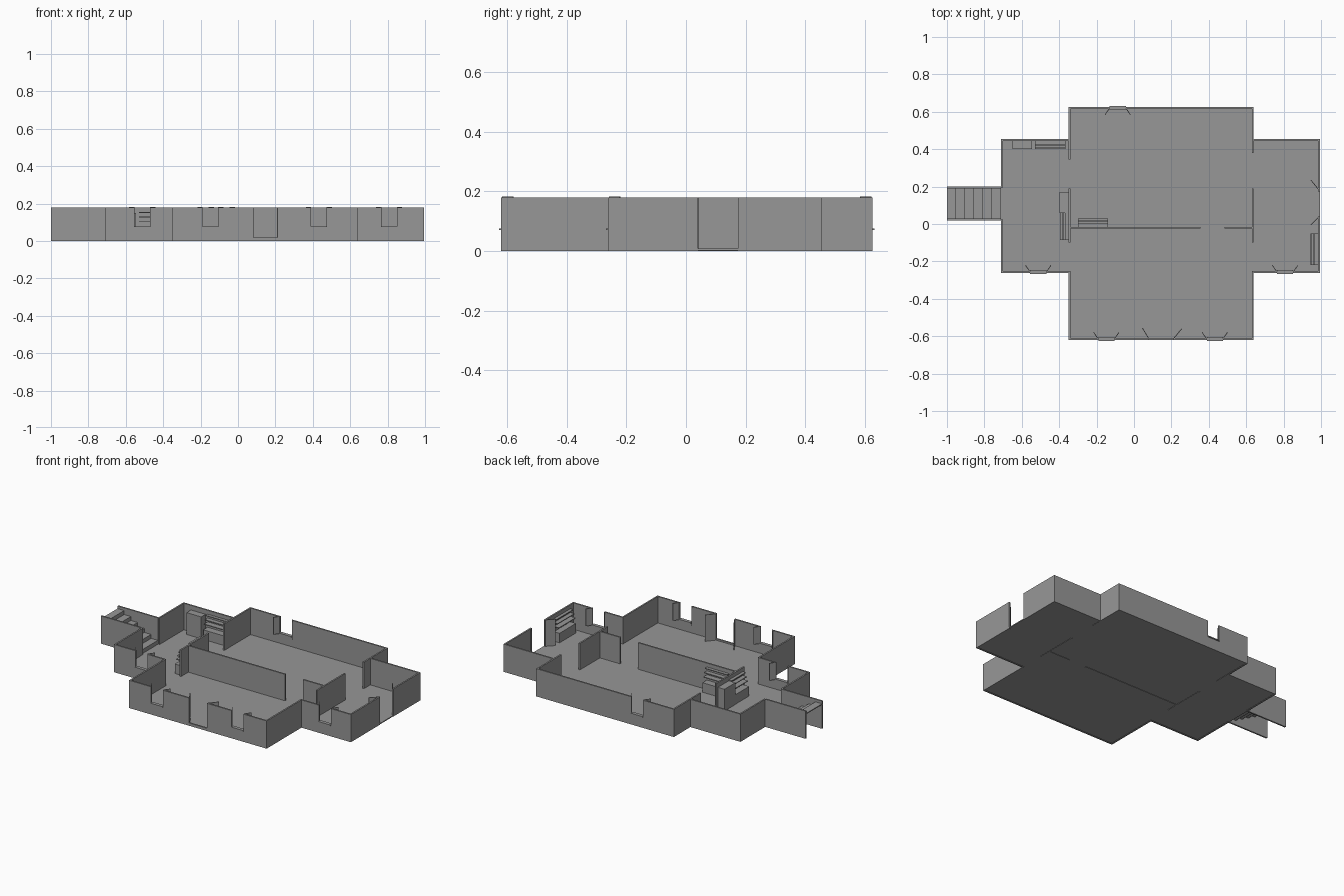
import bpy
import math
from mathutils import Vector

cube = bpy.data.objects.get("Cube")
if cube:
    bpy.data.objects.remove(cube, do_unlink=True)

GREY = (0.31, 0.31, 0.31, 1)
grey = bpy.data.materials.new("plain grey")
grey.use_nodes = True
grey.diffuse_color = GREY
grey.node_tree.nodes["Principled BSDF"].inputs["Base Color"].default_value = GREY

H = 0.18       # wall height
T = 0.01       # wall thickness
FLOOR = 0.008  # floor top
SILL = 0.07    # window sill height
W, E, S, N = -0.345, 0.635, -0.62, 0.625   # hall edges
WW, EE, WS, WN = -0.71, 0.995, -0.262, 0.455  # wing edges


def box(name, x, y, z, turn=0):
    """Box from (low, high) pairs, optionally turned about z."""
    ends = (x, y, z)
    bpy.ops.mesh.primitive_cube_add(size=1, location=[(a + b) / 2 for a, b in ends],
                                    rotation=(0, 0, turn))
    ob = bpy.context.object
    ob.name = name
    ob.scale = [abs(b - a) for a, b in ends]
    ob.data.materials.append(grey)
    return ob


def wall_x(name, y, a, b, top=H):
    return box(name, (a, b), (y - T / 2, y + T / 2), (0, top))


def wall_y(name, x, a, b):
    return box(name, (x - T / 2, x + T / 2), (a, b), (0, H))


def leaf(name, hinge, tip, z):
    """Thin door or shutter panel from hinge to tip."""
    h, t = Vector(hinge), Vector(tip)
    mid, d = (h + t) / 2, t - h
    box(name, (mid.x - d.length / 2, mid.x + d.length / 2),
        (mid.y - 0.002, mid.y + 0.002), z, math.atan2(d.y, d.x))


def window_wall(name, y, a, b, windows, inward):
    """Wall along x with window notches, sills and open shutters."""
    start = a
    for c in windows:
        lo, hi = c - 0.043, c + 0.043
        wall_x(name, y, start, lo)
        wall_x(name + "_under_window", y, lo, hi, SILL)
        box("window_sill", (lo, hi), (y - 0.011, y + 0.011), (SILL, SILL + 0.006))
        for side in (-1, 1):
            edge = c + side * 0.043
            leaf("shutter", (edge, y), (edge + side * 0.025, y + inward * 0.036),
                 (SILL, H + 0.002))
        start = hi
    wall_x(name, y, start, b)


def shelf_unit(name, x, y, back):
    """Counter with three shelves; back is the wall direction."""
    box(name + "_counter", x, y, (FLOOR, SILL))
    bx, by = Vector(back)
    for z, depth in ((0.1, 0.036), (0.125, 0.028), (0.15, 0.02)):
        sx, sy = x, y
        if bx:
            sx = (x[1] - depth, x[1]) if bx > 0 else (x[0], x[0] + depth)
        else:
            sy = (y[1] - depth, y[1]) if by > 0 else (y[0], y[0] + depth)
        box(name + "_shelf", sx, sy, (z, z + 0.005))


# floors
box("hall_floor", (W, E), (S, N), (0.002, FLOOR))
box("left_wing_floor", (E, EE), (WS, WN), (0.002, FLOOR))
box("right_wing_floor", (WW, W), (WS, WN), (0.002, FLOOR))

# outer hall walls, with a gap for the entrance
fy, by = S + T / 2, N - T / 2
window_wall("front_wall", fy, W, 0.08, [-0.148], 1)
window_wall("front_wall", fy, 0.21, E, [0.432], 1)
window_wall("back_wall", by, W, E, [-0.087], -1)
box("entrance_step", (0.08, 0.21), (S, S + T), (0, 0.018))

# hall side walls with passages into the wings
for x, passage in ((W, 0.345), (E, 0.38)):
    wall_y("hall_side_wall", x, S, WS + T)
    wall_y("hall_side_wall", x, -0.1, 0.19)
    wall_y("hall_side_wall", x, passage, N)

# wing walls
window_wall("right_wing_front_wall", WS + T / 2, WW, W, [-0.512], 1)
window_wall("left_wing_front_wall", WS + T / 2, E, EE, [0.808], 1)
for a, b in ((WW, W), (E, EE)):
    wall_x("wing_back_wall", WN - T / 2, a, b)
for x, lo, hi in ((WW + T / 2, 0.025, 0.195), (EE - T / 2, 0.04, 0.175)):
    wall_y("wing_end_wall", x, WS, lo)
    wall_y("wing_end_wall", x, hi, WN)

# hall divider
wall_x("divider_wall", -0.02, W, 0.355)
wall_x("divider_wall", -0.02, 0.485, E)

# open doors
full = (FLOOR, H)
leaf("entrance_door", (0.08, fy), (0.045, -0.556), full)
leaf("entrance_door", (0.21, fy), (0.255, -0.56), full)
leaf("side_door", (0.99, 0.04), (0.945, -0.006), full)
leaf("side_door", (0.99, 0.18), (0.945, 0.236), full)

# staircase rising outward between two walls
for y in (0.025, 0.195):
    wall_x("stair_wall", y, -1, WW)
steps = 6
run, rise = 0.29 / steps, 0.155 / steps
for i in range(steps):
    x1, z1 = WW - i * run, FLOOR + (i + 1) * rise
    box("stair_tread", (x1 - run, x1), (0.025, 0.195), (z1 - 0.006, z1))
    box("stair_riser", (x1 - 0.005, x1), (0.025, 0.195), (z1 - rise, z1))

# furniture
box("back_cabinet", (-0.65, -0.545), (0.4, WN - T), (FLOOR, 0.15))
box("side_cabinet", (-0.397, W), (0.06, 0.172), (FLOOR, 0.15))
shelf_unit("back_shelves", (-0.53, -0.365), (0.4, WN - T), (0, 1))
shelf_unit("side_shelves", (-0.395, W - T / 2), (-0.085, 0.06), (1, 0))
shelf_unit("divider_shelves", (-0.3, -0.14), (-0.015, 0.03), (0, -1))
shelf_unit("end_shelves", (0.945, EE - T), (-0.22, -0.05), (1, 0))
